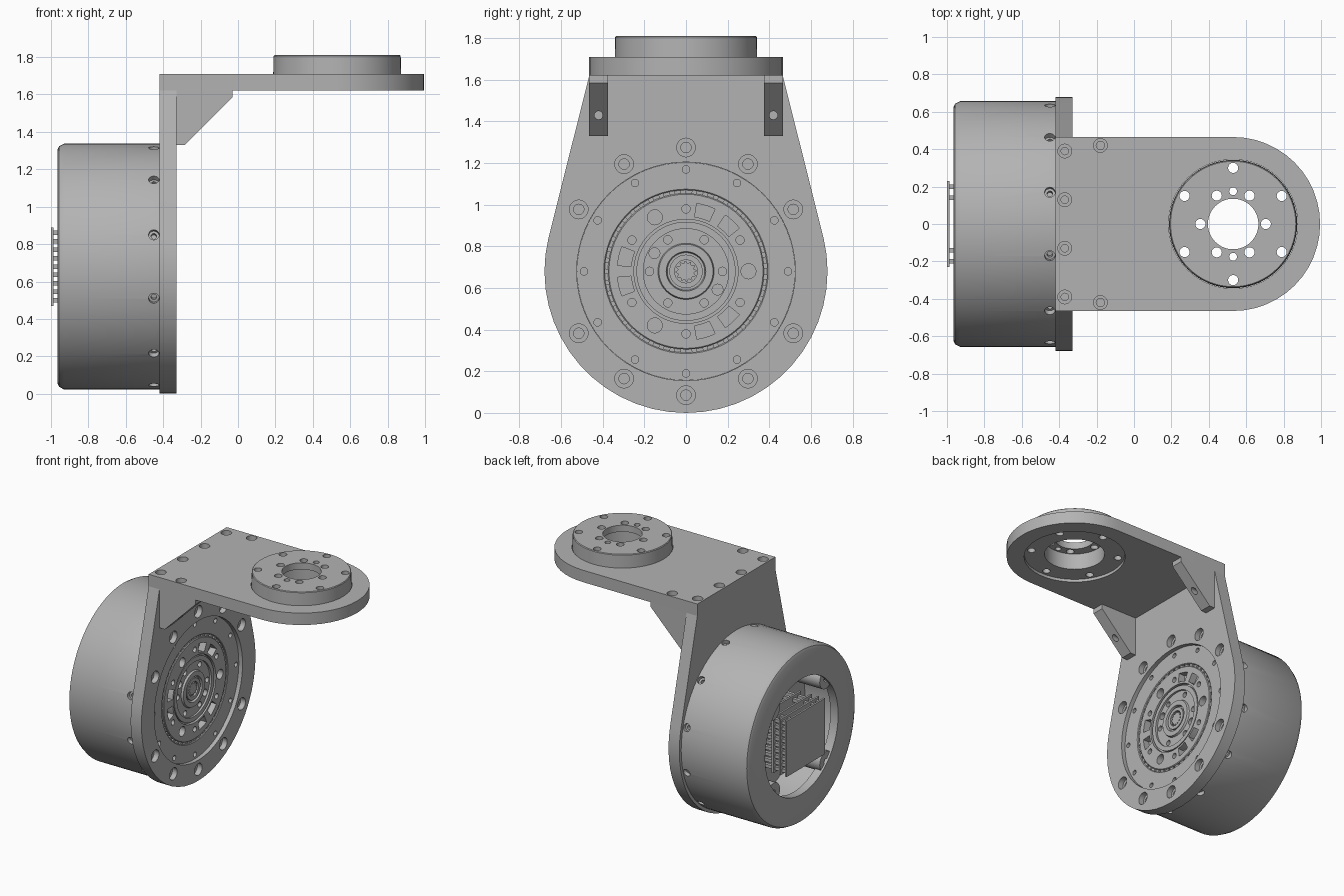
import bpy, bmesh
from math import cos, sin, pi, radians
from mathutils import Vector

cube = bpy.data.objects.get("Cube")
if cube:
    bpy.data.objects.remove(cube)

grey = bpy.data.materials.new("machined grey")
grey.use_nodes = True
grey.diffuse_color = (0.45, 0.45, 0.45, 1)
grey.node_tree.nodes["Principled BSDF"].inputs["Base Color"].default_value = (0.45, 0.45, 0.45, 1)

AX = Vector((-0.0, 0.0, 0.68))      # motor axis runs along x
FL = Vector((0.53, 0.0, 0.0))       # flange axis runs along z
XDIR, ZDIR = Vector((1, 0, 0)), Vector((0, 0, 1))


def finish(name, bm):
    bmesh.ops.remove_doubles(bm, verts=bm.verts, dist=1e-5)
    bmesh.ops.recalc_face_normals(bm, faces=bm.faces)
    mesh = bpy.data.meshes.new(name)
    bm.to_mesh(mesh)
    bm.free()
    mesh.materials.append(grey)
    ob = bpy.data.objects.new(name, mesh)
    bpy.context.scene.collection.objects.link(ob)
    return ob


def lathe(name, profile, origin, axis=XDIR, segs=64):
    """Revolve a closed (radius, distance) profile around an axis."""
    q = axis.to_track_quat('Z', 'Y')
    bm = bmesh.new()
    rings = []
    for i in range(segs):
        t = 2 * pi * i / segs
        rings.append([bm.verts.new(origin + q @ Vector((r * cos(t), r * sin(t), a)))
                      for r, a in profile])
    n = len(profile)
    for i in range(segs):
        p, s = rings[i], rings[(i + 1) % segs]
        for j in range(n):
            k = (j + 1) % n
            if profile[j][0] or profile[k][0]:
                bm.faces.new((p[j], s[j], s[k], p[k]))
    return finish(name, bm)


def rod(name, r, a, b, origin, axis=XDIR, segs=20):
    return lathe(name, [(0, a), (r, a), (r, b), (0, b)], origin, axis, segs)


def bolt_hole(origin, axis, r1, d, r2, length):
    """Counterbored drill, starting just outside the surface."""
    return lathe("drill", [(0, -0.02), (r1, -0.02), (r1, d), (r2, d), (r2, length), (0, length)],
                 origin, axis, 20)


def prism(name, pts, plane, a, b):
    """Extrude a 2D outline along the named axis."""
    place = {'X': lambda u, v, w: (w, u, v), 'Y': lambda u, v, w: (u, w, v),
             'Z': lambda u, v, w: (u, v, w)}[plane]
    bm = bmesh.new()
    lo = [bm.verts.new(place(u, v, a)) for u, v in pts]
    hi = [bm.verts.new(place(u, v, b)) for u, v in pts]
    bm.faces.new(lo)
    bm.faces.new(hi)
    for i in range(len(pts)):
        j = (i + 1) % len(pts)
        bm.faces.new((lo[i], lo[j], hi[j], hi[i]))
    return finish(name, bm)


def box(name, x, y, z):
    return prism(name, [(x[0], y[0]), (x[1], y[0]), (x[1], y[1]), (x[0], y[1])], 'Z', *z)


def merge(name, obs):
    bm = bmesh.new()
    for ob in obs:
        bm.from_mesh(ob.data)
        bpy.data.objects.remove(ob)
    mesh = bpy.data.meshes.new(name)
    bm.to_mesh(mesh)
    bm.free()
    mesh.materials.append(grey)
    ob = bpy.data.objects.new(name, mesh)
    bpy.context.scene.collection.objects.link(ob)
    return ob


def cut(target, cutters):
    tool = merge("cutter", cutters)
    mod = target.modifiers.new("cut", 'BOOLEAN')
    mod.operation, mod.solver, mod.object = 'DIFFERENCE', 'EXACT', tool
    deps = bpy.context.evaluated_depsgraph_get()
    target.data = bpy.data.meshes.new_from_object(target.evaluated_get(deps))
    target.modifiers.clear()
    bpy.data.objects.remove(tool)


def polar(r, deg, c=(0, 0)):
    return c[0] + r * cos(radians(deg)), c[1] + r * sin(radians(deg))


def on_face(r, deg, x):
    y, z = polar(r, deg, (0, AX.z))
    return Vector((x, y, z))


# Upright plate: round foot tapering to the top, with bore and bolt circle
foot = [polar(0.68, 166.3 + 207.4 * i / 30, (0, AX.z)) for i in range(31)]
upright = prism("upright_plate", foot + [(0.465, 1.62), (-0.465, 1.62)], 'X', -0.42, -0.33)
cut(upright, [rod("bore", 0.525, -0.5, -0.2, AX, segs=64)] +
    [bolt_hole(on_face(0.595, a, -0.33), -XDIR, 0.045, 0.04, 0.025, 0.07)
     for a in range(0, 360, 30) if a % 180])

# Top plate with a round end, flange bore and screw holes
end = [polar(0.465, -90 + 180 * i / 24, (0.53, 0)) for i in range(25)]
top = prism("top_plate", end + [(-0.42, 0.465), (-0.42, -0.465)], 'Z', 1.62, 1.71)
cut(top, [rod("bore", 0.345, 1.5, 1.8, FL, ZDIR, 64)] +
    [bolt_hole(Vector((-0.37, y, 1.71)), -ZDIR, 0.037, 0.04, 0.02, 0.08)
     for y in (-0.39, -0.13, 0.13, 0.39)] +
    [bolt_hole(Vector((-0.18, y, 1.71)), -ZDIR, 0.037, 0.04, 0.022, 0.15) for y in (-0.42, 0.42)])

# Output flange, counterbored from below
flange = lathe("output_flange", [(0.135, 1.81), (0.335, 1.81), (0.34, 1.805), (0.343, 1.64),
                                 (0.205, 1.64), (0.205, 1.76), (0.135, 1.76)], FL, ZDIR)
holes = [(0.3, a, 0.027) for a in range(30, 360, 60)]
holes += [(0.175, a, 0.027) for a in range(0, 360, 60)] + [(0.175, a, 0.021) for a in (90, 270)]
cut(flange, [rod("drill", s, 1.5, 1.9, FL + Vector((*polar(r, a), 0)), ZDIR) for r, a, s in holes])

# Corner gussets
for side, y in (("right", -0.42), ("left", 0.42)):
    g = prism(side + "_gusset", [(-0.33, 1.62), (-0.03, 1.62), (-0.03, 1.585),
                                 (-0.285, 1.33), (-0.33, 1.33)], 'Y', y - 0.045, y + 0.045)
    cut(g, [rod("drill", 0.02, -0.27, 0.1, Vector((0, y, 1.43)))])

# Motor housing: hollow and open at the back, screws around the front rim
housing = lathe("motor_housing", [
    (0, -0.6), (0.56, -0.6), (0.56, -0.9), (0.435, -0.9), (0.435, -0.965), (0.625, -0.965),
    (0.643, -0.957), (0.657, -0.93), (0.657, -0.42), (0.524, -0.42), (0, -0.42)], AX, segs=72)
drills = []
for a in range(15, 360, 30):
    inward = -Vector((0, *polar(1, a)))
    drills.append(bolt_hole(on_face(0.657, a, -0.45), inward, 0.028, 0.03, 0.015, 0.06))
cut(housing, drills)

# Posts that reach into the rear opening
for i, a in enumerate((45, 135, 225, 315)):
    c = on_face(0.44, a, 0)
    post = rod(f"rear_post_{i + 1}", 0.075, -0.95, -0.6, c)
    cut(post, [rod("drill", 0.022, -1, -0.9, c)])

# Stacked circuit boards with pin rows
for i, x in enumerate((-1.0, -0.95, -0.89, -0.8)):
    box(f"circuit_board_{i + 1}", (x, x + 0.014), (-0.23, 0.23), (0.47, 0.89))
pins = []
for z in range(9):
    zc = 0.5 + z * 0.045
    for y in (-0.2, -0.14, 0.14, 0.2):
        pins.append(box("pin", (-0.99, -0.6), (y - 0.012, y + 0.012), (zc - 0.012, zc + 0.012)))
merge("pin_rows", pins)
box("board_core", (-0.94, -0.6), (-0.1, 0.1), (0.55, 0.81))

# Front stator ring with its small screw holes
ring = lathe("stator_ring", [(0.39, -0.43), (0.39, -0.365), (0.395, -0.36), (0.524, -0.36),
                             (0.524, -0.43)], AX)
cut(ring, [rod("drill", 0.018, -0.41, -0.3, on_face(0.49, a, 0)) for a in range(0, 360, 30)])

# Narrow teeth in the gap between ring and rotor
teeth = []
for i in range(45):
    a = i * 8
    pts = [polar(r, a + d, (0, AX.z)) for r, d in ((0.372, -2.5), (0.392, -2.5), (0.392, 2.5), (0.372, 2.5))]
    teeth.append(prism("tooth", pts, 'X', -0.43, -0.368))
merge("gap_teeth", teeth)

# Rotor with ring steps, arc windows and screw holes
rotor = lathe("rotor_disc", [
    (0, -0.43), (0.375, -0.43), (0.375, -0.365), (0.37, -0.36), (0.25, -0.36), (0.25, -0.385),
    (0.238, -0.385), (0.238, -0.365), (0.205, -0.365), (0.205, -0.38), (0.135, -0.38),
    (0.13, -0.365), (0.095, -0.365), (0.09, -0.385), (0.08, -0.385), (0.08, -0.37),
    (0.055, -0.37), (0.055, -0.41), (0, -0.41)], AX)
tools = []
for mid in (60, 180, 300):
    for off in (-13, 13):
        arc = [mid + off - 8 + 4 * k for k in range(5)]
        pts = [polar(0.265, a, (0, AX.z)) for a in arc] + [polar(0.33, a, (0, AX.z)) for a in reversed(arc)]
        tools.append(prism("window", pts, 'X', -0.41, -0.3))
spots = [(0.3, a, 0.036) for a in (0, 120, 240)] + [(0.3, a, 0.02) for a in range(30, 360, 60)]
spots += [(0.175, a, 0.02) for a in range(0, 360, 60)] + [(0.175, a, 0.026) for a in (150, 330)]
tools += [rod("drill", s, -0.415, -0.3, on_face(r, a, 0)) for r, a, s in spots]
cut(rotor, tools)

# Toothed centre shaft
spline = [polar(0.05 if i % 4 < 2 else 0.04, i * 7.5, (0, AX.z)) for i in range(48)]
prism("centre_shaft", spline, 'X', -0.42, -0.375)

# Smooth the round walls and keep the edges sharp
bpy.ops.object.select_all(action='DESELECT')
for ob in bpy.context.scene.objects:
    if ob.type == 'MESH':
        ob.select_set(True)
        bpy.context.view_layer.objects.active = ob
bpy.ops.object.shade_smooth_by_angle(angle=radians(30))
